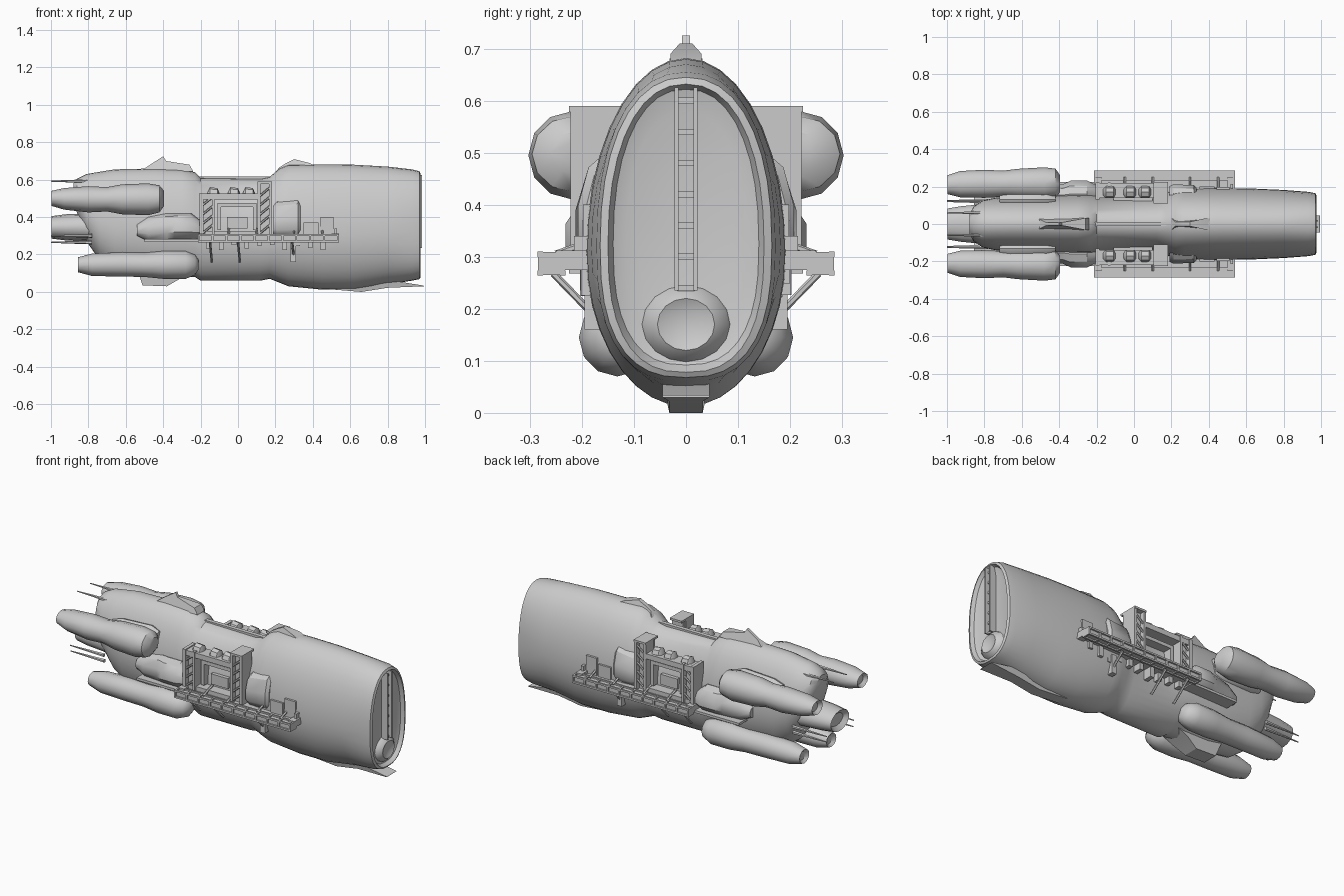
import bpy, bmesh, math, random
from mathutils import Vector
random.seed(4)


def finish(name, bm, angle=35):
    bmesh.ops.recalc_face_normals(bm, faces=bm.faces)
    me = bpy.data.meshes.new(name)
    bm.to_mesh(me)
    bm.free()
    ob = bpy.data.objects.new(name, me)
    bpy.context.collection.objects.link(ob)
    bpy.ops.object.select_all(action='DESELECT')
    ob.select_set(True)
    bpy.context.view_layer.objects.active = ob
    bpy.ops.object.shade_smooth_by_angle(angle=math.radians(angle))
    return ob


def loft(name, sections, n=28, belly=0.44, angle=35, square_from=9):
    """Egg-shaped rings along x; each section is (x, bottom, top, half_width[, y offset])."""
    bm = bmesh.new()
    rings = []
    for s in sections:
        x, b, t, w = s[:4]
        y0 = s[4] if len(s) > 4 else 0.0
        zw = b + (t - b) * belly
        p = 0.78 if x > square_from else 1.0
        ring = []
        for i in range(n):
            a = 2 * math.pi * i / n
            si, c = math.sin(a), math.cos(a)
            q = p if c < 0 else (1 + p) / 2
            y = math.copysign(abs(si) ** q, si) * w
            z = abs(c) ** q * ((t - zw) if c > 0 else (b - zw))
            ring.append(bm.verts.new((x, y0 + y, zw + z)))
        rings.append(ring)
    for r, q in zip(rings, rings[1:]):
        for i in range(n):
            bm.faces.new((r[i], r[(i + 1) % n], q[(i + 1) % n], q[i]))
    bm.faces.new(rings[0])
    bm.faces.new(rings[-1])
    return finish(name, bm, angle)


def boxes(name, items):
    """Joined boxes given as (x0, x1, y0, y1, z0, z1)."""
    bm = bmesh.new()
    for x0, x1, y0, y1, z0, z1 in items:
        for v in bmesh.ops.create_cube(bm, size=1)['verts']:
            v.co = ((x0 + x1) / 2 + v.co.x * (x1 - x0), (y0 + y1) / 2 + v.co.y * (y1 - y0),
                    (z0 + z1) / 2 + v.co.z * (z1 - z0))
    return finish(name, bm)


def struts(name, pairs, r=0.007, tip=None):
    bm = bmesh.new()
    for a, b in pairs:
        a, b = Vector(a), Vector(b)
        d = b - a
        m = d.to_track_quat('Z', 'Y').to_matrix().to_4x4()
        m.translation = (a + b) / 2
        bmesh.ops.create_cone(bm, cap_ends=True, segments=6, radius1=r,
                              radius2=r if tip is None else tip, depth=d.length, matrix=m)
    return finish(name, bm)


def fin(name, profile, w, w_top):
    """Side profile (x, z) extruded across y; the second half of the points gets the top width."""
    bm = bmesh.new()
    half = len(profile) // 2
    n = len(profile)
    sides = [[bm.verts.new((x, s * (w if i < half else w_top), z)) for i, (x, z) in enumerate(profile)]
             for s in (-1, 1)]
    bm.faces.new(sides[0])
    bm.faces.new(sides[1])
    for i in range(n):
        bm.faces.new((sides[0][i], sides[0][(i + 1) % n], sides[1][(i + 1) % n], sides[1][i]))
    return finish(name, bm, 20)


# Main hull: tail, stepped waist, large bow with a recessed face
loft('hull', [
    (-0.88, 0.48, 0.58, 0.05), (-0.86, 0.42, 0.605, 0.09), (-0.81, 0.27, 0.63, 0.125),
    (-0.74, 0.17, 0.642, 0.14), (-0.66, 0.11, 0.655, 0.148), (-0.45, 0.08, 0.66, 0.155),
    (-0.30, 0.08, 0.655, 0.158), (-0.23, 0.08, 0.64, 0.158), (-0.20, 0.06, 0.61, 0.152),
    (0.12, 0.06, 0.605, 0.152), (0.17, 0.07, 0.615, 0.165), (0.22, 0.05, 0.66, 0.185),
    (0.27, 0.03, 0.68, 0.19), (0.45, 0.012, 0.682, 0.192), (0.62, 0.012, 0.68, 0.19),
    (0.80, 0.04, 0.67, 0.182), (0.93, 0.06, 0.655, 0.172), (0.97, 0.068, 0.645, 0.165),
    (0.976, 0.078, 0.632, 0.15), (0.955, 0.092, 0.622, 0.14), (0.945, 0.12, 0.58, 0.115)], n=36, square_from=0.9)

# Bow face: vertical twin rails with rungs and a shallow round hatch
boxes('bow_rails', [(0.93, 0.985, s * 0.018 - 0.004, s * 0.018 + 0.004, 0.235, 0.625) for s in (-1, 1)]
      + [(0.93, 0.968, -0.016, 0.016, z - 0.006, z + 0.006) for z in (0.24, 0.30, 0.36, 0.42, 0.48, 0.54, 0.60)])
loft('bow_hatch', [(0.93, 0.09, 0.25, 0.09), (0.958, 0.10, 0.24, 0.08), (0.976, 0.12, 0.22, 0.055),
                   (0.966, 0.14, 0.20, 0.03)], n=16, belly=0.5)

# Dorsal fins, keel and chin
fin('rear_dorsal_fin', [(-0.52, 0.645), (-0.24, 0.645), (-0.26, 0.68), (-0.385, 0.70), (-0.40, 0.725), (-0.47, 0.68)],
    0.032, 0.008)
fin('front_dorsal_fin', [(0.20, 0.64), (0.42, 0.67), (0.38, 0.69), (0.30, 0.71), (0.26, 0.69), (0.22, 0.665)],
    0.03, 0.012)
fin('rear_keel', [(-0.38, 0.03), (-0.51, 0.035), (-0.54, 0.12), (-0.20, 0.12), (-0.31, 0.07)], 0.045, 0.06)
fin('chin_keel', [(0.42, 0.02), (0.66, 0.0), (0.80, 0.022), (0.995, 0.03), (0.99, 0.034), (0.80, 0.065), (0.42, 0.06)],
    0.032, 0.045)
boxes('waist_spine', [(-0.21, 0.21, -0.012, 0.012, 0.59, 0.616)])

# Central rear engine and sensor spikes
loft('central_engine', [(-0.975, 0.31, 0.38, 0.06), (-0.998, 0.285, 0.405, 0.085), (-0.92, 0.275, 0.415, 0.098),
                        (-0.80, 0.27, 0.42, 0.11), (-0.70, 0.23, 0.46, 0.12)], n=14, belly=0.5)
struts('tail_spikes', [((-0.78, s * y, z), (-1.0, s * y, z)) for s in (-1, 1)
                       for y, z in ((0.06, 0.592), (0.125, 0.30), (0.12, 0.265))], 0.011, 0.003)

for s, side in ((1, 'left'), (-1, 'right')):
    def mir(items):
        return [(a, b, *sorted((s * c, s * d)), e, f) for a, b, c, d, e, f in items]

    def pt(x, y, z):
        return (x, s * y, z)

    # Upper engine pod with shallow nozzle, and its pylon
    loft(side + '_upper_pod', [
        (-0.98, 0.475, 0.525, 0.03, s * 0.21), (-0.998, 0.46, 0.54, 0.05, s * 0.21),
        (-0.93, 0.44, 0.555, 0.07, s * 0.213), (-0.80, 0.425, 0.565, 0.075, s * 0.215),
        (-0.70, 0.43, 0.56, 0.07, s * 0.215), (-0.62, 0.415, 0.575, 0.078, s * 0.217),
        (-0.48, 0.41, 0.58, 0.085, s * 0.218), (-0.42, 0.425, 0.57, 0.078, s * 0.218),
        (-0.395, 0.46, 0.54, 0.045, s * 0.215)], n=12, belly=0.5, angle=40)
    loft(side + '_upper_pylon', [(-0.72, 0.44, 0.53, 0.04, s * 0.13), (-0.66, 0.42, 0.55, 0.055, s * 0.13),
                                 (-0.47, 0.42, 0.56, 0.055, s * 0.13), (-0.42, 0.44, 0.54, 0.03, s * 0.13)], n=12)
    # Lower engine pod
    loft(side + '_lower_pod', [
        (-0.84, 0.12, 0.17, 0.025, s * 0.125), (-0.855, 0.105, 0.185, 0.045, s * 0.125),
        (-0.78, 0.085, 0.205, 0.062, s * 0.127), (-0.62, 0.082, 0.212, 0.066, s * 0.13),
        (-0.50, 0.08, 0.21, 0.066, s * 0.13), (-0.40, 0.07, 0.22, 0.074, s * 0.132),
        (-0.28, 0.07, 0.22, 0.074, s * 0.132), (-0.23, 0.09, 0.20, 0.055, s * 0.13),
        (-0.21, 0.12, 0.17, 0.025, s * 0.125)], n=12, belly=0.5, angle=40)
    # Side tank between pods and docking frame
    loft(side + '_side_tank', [(-0.54, 0.30, 0.36, 0.03, s * 0.15), (-0.48, 0.27, 0.40, 0.05, s * 0.15),
                               (-0.38, 0.27, 0.42, 0.06, s * 0.155), (-0.34, 0.275, 0.42, 0.075, s * 0.16),
                               (-0.25, 0.275, 0.42, 0.075, s * 0.16), (-0.20, 0.29, 0.38, 0.05, s * 0.16)], n=10)
    boxes(side + '_stern_shelf', mir([(-0.50, -0.20, 0.13, 0.225, 0.268, 0.282)]))

    # Outrigger truss beam: core, four chords, end arms and deck
    boxes(side + '_outrigger_beam', mir(
        [(-0.21, 0.535, 0.24, 0.275, 0.272, 0.302)]
        + [(-0.215, 0.54, y, y + 0.01, z, z + 0.01) for y in (0.232, 0.275) for z in (0.264, 0.300)]
        + [(x, x + 0.01, 0.233, 0.284, 0.265, 0.309) for x in [-0.215 + 0.0745 * i for i in range(11)]]
        + [(-0.215, -0.175, 0.13, 0.25, 0.275, 0.312), (0.50, 0.54, 0.15, 0.25, 0.275, 0.312),
           (-0.20, 0.53, 0.13, 0.235, 0.285, 0.298)]))
    # Braces and hanging fittings under the beam
    struts(side + '_braces', [(pt(x, 0.255, 0.268), pt(x + 0.01, 0.15, 0.16)) for x in (-0.15, 0.0, 0.29)]
           + [(pt(x, 0.25, 0.305), pt(x, 0.165, 0.335)) for x in (-0.05, 0.1, 0.3, 0.45)])
    boxes(side + '_hanging_fittings', mir(
        [(x, x + 0.025, 0.15, 0.17 + random.uniform(0.01, 0.035), 0.285 - random.uniform(0.03, 0.065), 0.29)
         for x in [-0.17 + 0.068 * i for i in range(10)]] + [(0.28, 0.31, 0.15, 0.195, 0.16, 0.27)]))

    # Docking gantry: two braced posts, cross beams and an inner window frame
    boxes(side + '_docking_gantry', mir(
        [(-0.205, -0.185, 0.13, 0.222, 0.30, 0.53), (-0.14, -0.125, 0.15, 0.222, 0.30, 0.53),
         (-0.19, -0.13, 0.14, 0.195, 0.30, 0.52),
         (0.105, 0.12, 0.15, 0.222, 0.30, 0.59), (0.165, 0.182, 0.13, 0.222, 0.30, 0.59),
         (0.11, 0.18, 0.13, 0.195, 0.30, 0.58), (0.105, 0.182, 0.11, 0.225, 0.578, 0.59),
         (-0.205, 0.12, 0.14, 0.218, 0.495, 0.525), (-0.205, 0.12, 0.15, 0.21, 0.30, 0.325),
         (-0.11, 0.10, 0.12, 0.185, 0.455, 0.475), (-0.11, -0.09, 0.12, 0.185, 0.33, 0.47),
         (0.08, 0.10, 0.12, 0.185, 0.33, 0.47), (-0.06, 0.05, 0.12, 0.165, 0.34, 0.40)]))
    struts(side + '_gantry_lattice', [(pt(x0, 0.212, z), pt(x1, 0.212, z + 0.05))
                                      for x0, x1, k in ((-0.195, -0.133, 4), (0.113, 0.173, 5))
                                      for z in [0.31 + 0.05 * i for i in range(k)]], 0.006)
    for i, x in enumerate((-0.13, -0.02, 0.06)):
        loft(f'{side}_clamp_{i + 1}', [(x - 0.035, 0.51, 0.53, 0.02, s * 0.17), (x - 0.02, 0.50, 0.56, 0.032, s * 0.17),
                                       (x + 0.02, 0.50, 0.555, 0.032, s * 0.17), (x + 0.03, 0.51, 0.53, 0.02, s * 0.17)], n=8)

    # Wedge housing and low equipment panels ahead of the gantry
    loft(side + '_shoulder_housing', [(0.19, 0.30, 0.46, 0.05, s * 0.155), (0.21, 0.29, 0.485, 0.06, s * 0.155),
                                      (0.32, 0.29, 0.50, 0.055, s * 0.155), (0.335, 0.30, 0.48, 0.045, s * 0.15)],
         n=10, belly=0.3)
    boxes(side + '_deck_panels', mir([(0.35, 0.43, 0.14, 0.20, 0.29, 0.37), (0.44, 0.51, 0.14, 0.198, 0.29, 0.40),
                                      (0.515, 0.53, 0.15, 0.215, 0.29, 0.34)]))
